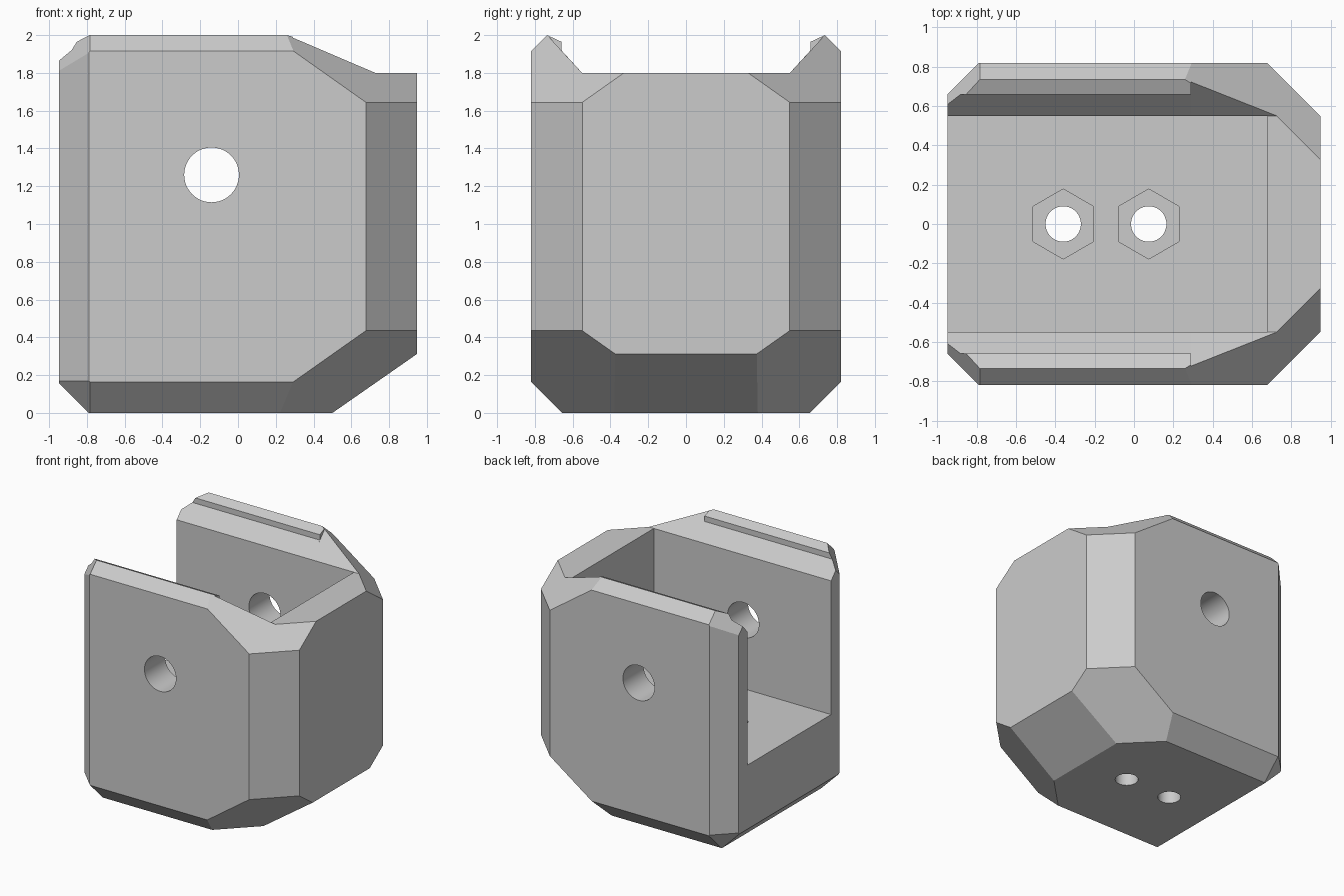
import bpy, bmesh, math
from mathutils import Vector

if "Cube" in bpy.data.objects:
    bpy.data.objects.remove(bpy.data.objects["Cube"], do_unlink=True)

GREY = (0.6, 0.6, 0.6, 1)
mat = bpy.data.materials.new("plain grey")
mat.use_nodes = True
mat.diffuse_color = GREY
for node in mat.node_tree.nodes:
    if node.type == 'BSDF_PRINCIPLED':
        node.inputs["Base Color"].default_value = GREY


def to_object(name, bm):
    bmesh.ops.recalc_face_normals(bm, faces=bm.faces)
    mesh = bpy.data.meshes.new(name)
    bm.to_mesh(mesh)
    bm.free()
    obj = bpy.data.objects.new(name, mesh)
    bpy.context.collection.objects.link(obj)
    mesh.materials.append(mat)
    return obj


def box(bm, low, high):
    verts = bmesh.ops.create_cube(bm, size=1)["verts"]
    low, high = Vector(low), Vector(high)
    for v in verts:
        v.co = (low + high) / 2 + v.co * (high - low)


def cut(target, cutter):
    """Subtract the cutter and remove it."""
    cutter.hide_render = True
    mod = target.modifiers.new("cut", 'BOOLEAN')
    mod.operation = 'DIFFERENCE'
    mod.solver = 'EXACT'
    mod.object = cutter
    bpy.ops.object.select_all(action='DESELECT')
    bpy.context.view_layer.objects.active = target
    target.select_set(True)
    bpy.ops.object.modifier_apply(modifier=mod.name)
    bpy.data.objects.remove(cutter, do_unlink=True)


def prism(name, half_profile, x0, x1):
    """Extrude a y-mirrored profile along x."""
    pts = half_profile + [(-y, z) for y, z in reversed(half_profile)]
    bm = bmesh.new()
    face = bm.faces.new([bm.verts.new((x0, y, z)) for y, z in pts])
    ext = bmesh.ops.extrude_face_region(bm, geom=[face])["geom"]
    moved = [g for g in ext if isinstance(g, bmesh.types.BMVert)]
    bmesh.ops.translate(bm, verts=moved, vec=(x1 - x0, 0, 0))
    return to_object(name, bm)


def cylinder(name, sides, radius, depth, loc, rot=(0, 0, 0)):
    bpy.ops.mesh.primitive_cylinder_add(vertices=sides, radius=radius, depth=depth,
                                        location=loc, rotation=rot)
    obj = bpy.context.object
    obj.name = name
    obj.data.materials.append(mat)
    return obj


# Solid block with bevelled edges and corners, as planes n . p <= d
bm = bmesh.new()
box(bm, (-0.948, -0.82, 0), (0.948, 0.82, 2.05))
side_planes = [
    ((1, 1, 0), 1.497),         # right upright bevel
    ((-1, 1, 0), 1.61),         # left upright bevel
    ((0, 1, -1), 0.657),        # lower side bevel
    ((0, 1, 1), 2.735),         # upper side bevel
    ((1, 1, -1.418), 0.88),     # lower right corner
    ((1, 1, 1.414), 3.822),     # upper right corner
    ((-1, 1, -1), 1.44),        # lower left corner
    ((-1.6, 1, 1), 3.99),       # upper left corner
]
planes = [((0.31, 0, -0.445), 0.155), ((-1, 0, -1), 0.79)]
for (nx, ny, nz), d in side_planes:
    planes += [((nx, ny, nz), d), ((nx, -ny, nz), d)]
for n, d in planes:
    n = Vector(n)
    bmesh.ops.bisect_plane(bm, geom=bm.verts[:] + bm.edges[:] + bm.faces[:], dist=1e-5,
                           plane_co=n * d / n.length_squared, plane_no=n, clear_outer=True)
    bmesh.ops.holes_fill(bm, edges=bm.edges[:], sides=0)
body = to_object("bracket_body", bm)

# Sloped rims, with a raised lip on the left part
cut(body, prism("lip_cutter", [(0.55, 1.8), (0.66, 1.92), (0.66, 1.965),
                               (0.8, 2.03), (0.8, 2.3)], -1.2, 0.6))
cut(body, prism("rim_cutter", [(0.55, 1.8), (0.8, 2.07), (0.8, 2.3)], 0.29, 1.2))

# Open channel
bm = bmesh.new()
box(bm, (-1.2, -0.55, 0.69), (0.68, 0.55, 2.4))
cut(body, to_object("channel_cutter", bm))

# Cross hole through both walls
cut(body, cylinder("cross_hole", 48, 0.145, 3, (-0.14, 0, 1.26), (math.pi / 2, 0, 0)))

# Floor holes with hexagonal nut pockets
for x in (-0.36, 0.075):
    cut(body, cylinder("nut_pocket", 6, 0.178, 0.6, (x, 0, 0.65)))
    cut(body, cylinder("bolt_hole", 40, 0.09, 2, (x, 0, 0.3)))

bpy.ops.object.select_all(action='DESELECT')
body.select_set(True)
bpy.context.view_layer.objects.active = body
bpy.ops.object.shade_smooth_by_angle(angle=math.radians(20))
